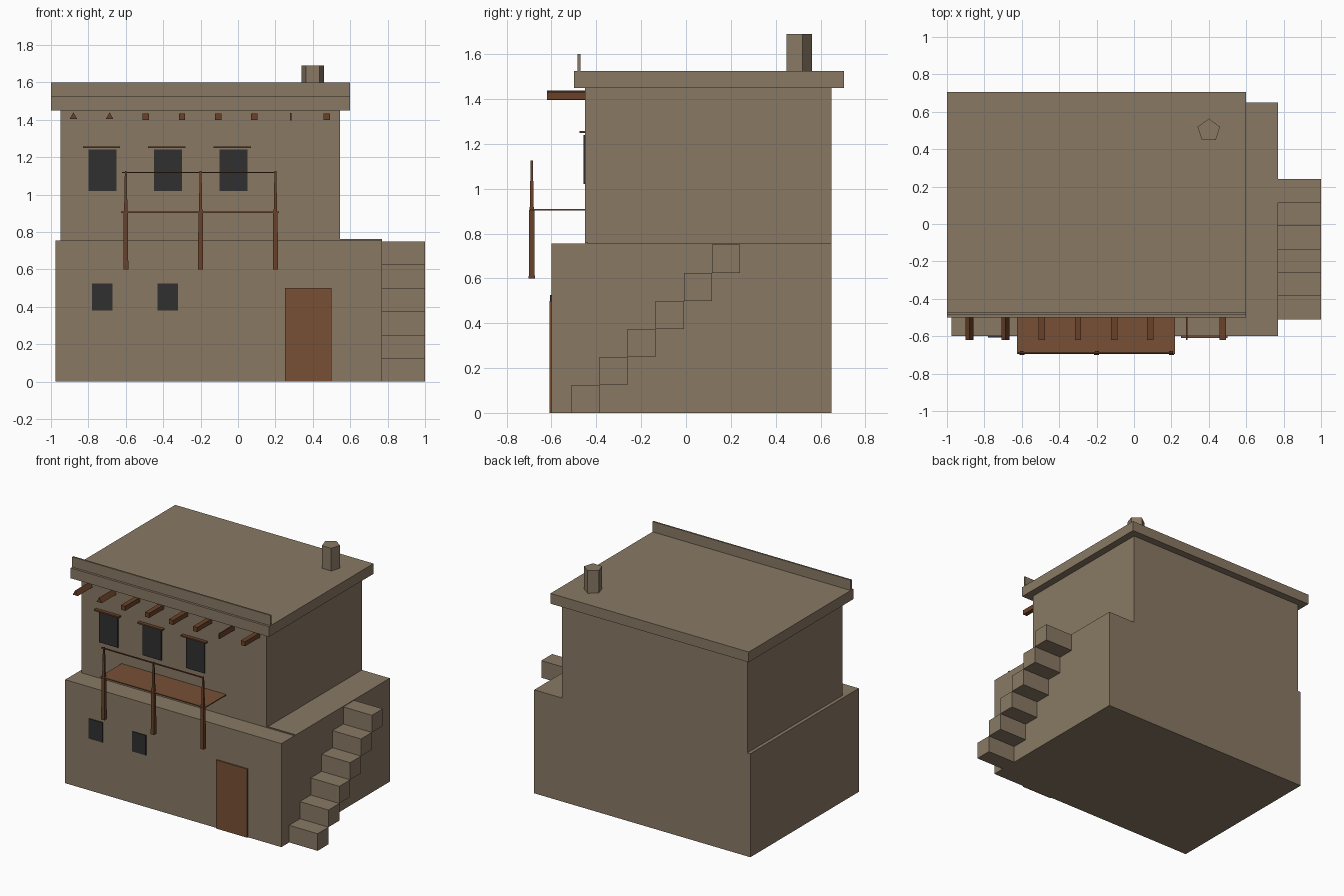
import bpy, bmesh, math
from mathutils import Matrix

cube = bpy.data.objects.get("Cube")
if cube:
    bpy.data.objects.remove(cube, do_unlink=True)


def material(name, rgb):
    """Flat material from 0-255 display values."""
    lin = [((c / 255 + 0.055) / 1.055) ** 2.4 for c in rgb] + [1]
    m = bpy.data.materials.new(name)
    m.use_nodes = True
    m.diffuse_color = lin
    m.node_tree.nodes["Principled BSDF"].inputs["Base Color"].default_value = lin
    return m


ADOBE = material("adobe", (137, 121, 100))
WOOD = material("wood", (119, 80, 53))
DARK_WOOD = material("dark wood", (106, 66, 42))
GLASS = material("dark window", (48, 48, 48))


def finish(name, bm, mat):
    mesh = bpy.data.meshes.new(name)
    bm.to_mesh(mesh)
    bm.free()
    mesh.materials.append(mat)
    ob = bpy.data.objects.new(name, mesh)
    bpy.context.collection.objects.link(ob)
    return ob


def box(name, x, y, z, mat):
    """Box from (min, max) ranges."""
    bm = bmesh.new()
    bmesh.ops.create_cube(bm, size=1)
    size = [b - a for a, b in (x, y, z)]
    mid = [(a + b) / 2 for a, b in (x, y, z)]
    bmesh.ops.transform(bm, matrix=Matrix.Translation(mid) @ Matrix.Diagonal((*size, 1)),
                        verts=bm.verts)
    return finish(name, bm, mat)


def prism(name, sides, r1, r2, depth, matrix, mat):
    """Straight or tapered prism along its local z."""
    bm = bmesh.new()
    bmesh.ops.create_cone(bm, cap_ends=True, segments=sides, radius1=r1, radius2=r2,
                          depth=depth, matrix=matrix)
    return finish(name, bm, mat)


# Two storeys, roof slab and thin front parapet
box("lower_storey", (-0.975, 0.77), (-0.6, 0.65), (0, 0.755), ADOBE)
box("upper_storey", (-0.95, 0.545), (-0.45, 0.65), (0.755, 1.45), ADOBE)
box("roof_slab", (-1, 0.6), (-0.5, 0.705), (1.45, 1.525), ADOBE)
box("parapet", (-1, 0.6), (-0.483, -0.471), (1.525, 1.6), ADOBE)
box("terrace_lip", (0.545, 0.77), (-0.45, -0.44), (0.755, 0.762), ADOBE)

# Chimney with five sides
prism("chimney", 5, 0.063, 0.063, 0.165,
      Matrix.Translation((0.4, 0.5, 1.6075)) @ Matrix.Rotation(math.pi / 2, 4, "Z")
      @ Matrix.Rotation(-math.pi / 2, 4, "Z"), ADOBE)

# Floating stair blocks up the side wall
step = 0.125
for i in range(6):
    y = -0.51 + i * step
    box(f"step_{i + 1}", (0.77, 1), (y, y + step), (i * step, (i + 1) * step), ADOBE)

# Door and windows as thin plates, lintels above the upper windows
box("door", (0.25, 0.5), (-0.609, -0.6), (0, 0.5), WOOD)
for i, x in enumerate((-0.78, -0.43)):
    box(f"lower_window_{i + 1}", (x, x + 0.11), (-0.607, -0.6), (0.38, 0.525), GLASS)
for i, x in enumerate((-0.8, -0.45, -0.1)):
    box(f"upper_window_{i + 1}", (x, x + 0.15), (-0.458, -0.45), (1.02, 1.24), GLASS)
    box(f"lintel_{i + 1}", (x - 0.03, x + 0.17), (-0.475, -0.45), (1.248, 1.258), DARK_WOOD)

# Row of roof beams, some rough-hewn
along_y = Matrix.Rotation(math.pi / 2, 4, "X")
for i, sides in enumerate((3, 3, 4, 4, 4, 4, 2, 4)):
    x = -0.88 + i * 0.1935
    if sides == 2:
        box(f"roof_beam_{i + 1}", (x - 0.004, x + 0.004), (-0.62, -0.44), (1.395, 1.435), DARK_WOOD)
        continue
    turn = Matrix.Rotation(math.pi / 4 if sides == 4 else math.pi / 2 - math.pi / 2, 4, "Z")
    prism(f"roof_beam_{i + 1}", sides, 0.024, 0.024, 0.18,
          Matrix.Translation((x, -0.53, 1.415)) @ along_y @ turn, DARK_WOOD)

# Balcony deck, tapering posts and thin rail
box("balcony_deck", (-0.625, 0.22), (-0.695, -0.45), (0.902, 0.909), WOOD)
square = Matrix.Rotation(math.pi / 4, 4, "Z")
for i, x in enumerate((-0.6, -0.2, 0.2)):
    prism(f"post_{i + 1}", 4, 0.019, 0.017, 0.305,
          Matrix.Translation((x, -0.688, 0.7525)) @ square, DARK_WOOD)
    prism(f"post_top_{i + 1}", 4, 0.013, 0.007, 0.22,
          Matrix.Translation((x, -0.688, 1.015)) @ square, DARK_WOOD)
box("balcony_rail", (-0.62, 0.2), (-0.692, -0.684), (1.114, 1.121), DARK_WOOD)
